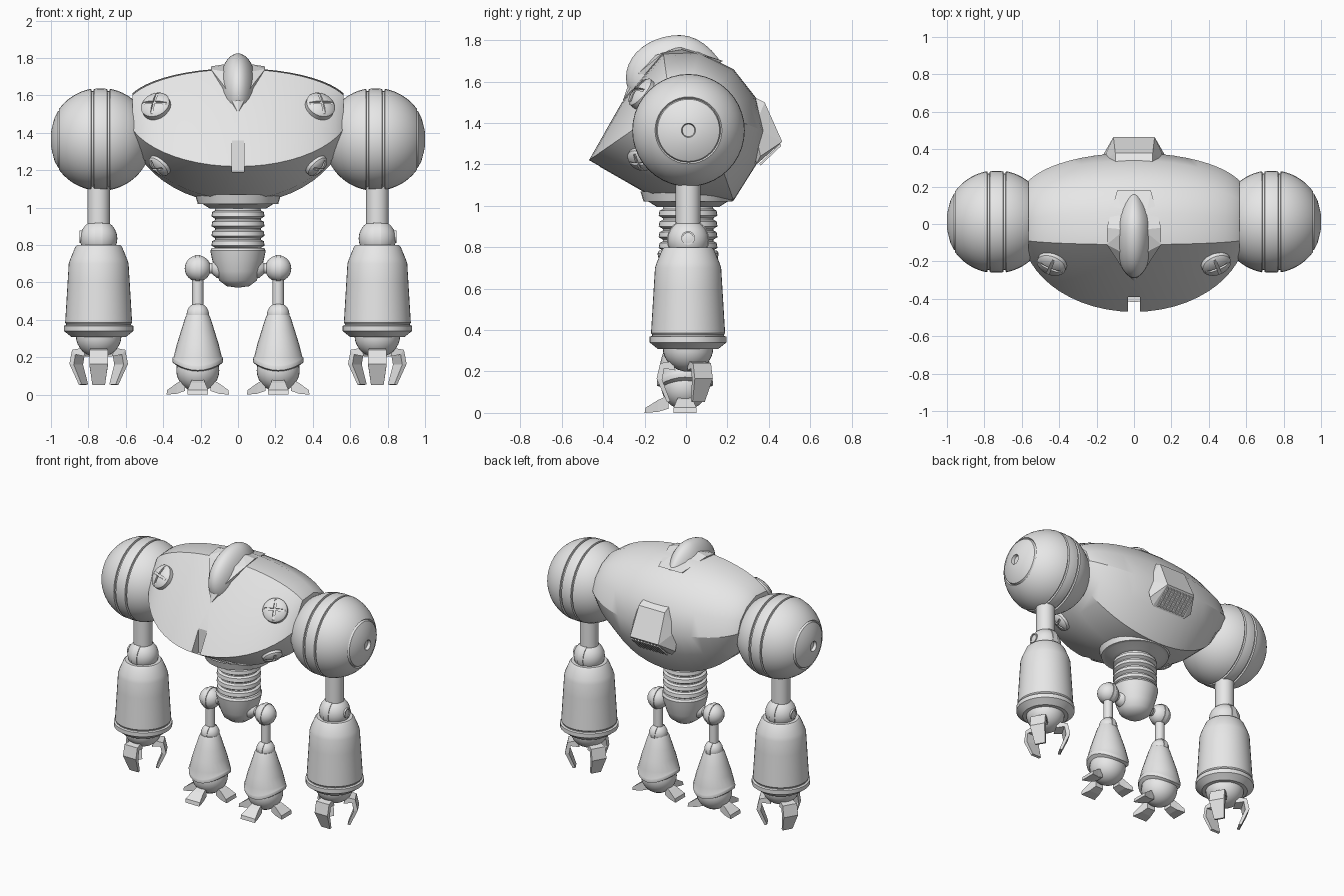
import bpy, bmesh, math
from mathutils import Vector, Matrix

cube = bpy.data.objects.get("Cube")
if cube:
    bpy.data.objects.remove(cube, do_unlink=True)

grey = bpy.data.materials.new("plain_grey")
grey.use_nodes = True
grey.diffuse_color = (0.8, 0.8, 0.8, 1)
grey.node_tree.nodes["Principled BSDF"].inputs["Base Color"].default_value = (0.8, 0.8, 0.8, 1)


def finish(name, bm, smooth=35):
    bmesh.ops.remove_doubles(bm, verts=bm.verts, dist=1e-5)
    bmesh.ops.recalc_face_normals(bm, faces=bm.faces)
    mesh = bpy.data.meshes.new(name)
    bm.to_mesh(mesh)
    bm.free()
    mesh.materials.append(grey)
    ob = bpy.data.objects.new(name, mesh)
    bpy.context.collection.objects.link(ob)
    if smooth:
        activate(ob)
        bpy.ops.object.shade_smooth_by_angle(angle=math.radians(smooth))
    return ob


def activate(ob):
    bpy.ops.object.select_all(action='DESELECT')
    ob.select_set(True)
    bpy.context.view_layer.objects.active = ob


def loft(name, rings, caps=True, smooth=35):
    """Skin a series of closed rings with equal point counts."""
    bm = bmesh.new()
    rows = [[bm.verts.new(p) for p in ring] for ring in rings]
    n = len(rows[0])
    for a, b in zip(rows, rows[1:]):
        for i in range(n):
            j = (i + 1) % n
            bm.faces.new((a[i], a[j], b[j], b[i]))
    if caps:
        bm.faces.new(rows[0])
        bm.faces.new(rows[-1])
    return finish(name, bm, smooth)


def lathe(name, profile, loc, axis=(0, 0, 1), seg=32, warp=None):
    """Turn (radius, height) points about an axis through loc."""
    turn = Vector(axis).to_track_quat('Z', 'Y')
    rings = []
    for r, h in profile:
        ring = []
        for i in range(seg):
            a = math.tau * i / seg
            p = Vector((r * math.cos(a), r * math.sin(a), h))
            if warp:
                p = warp(p)
            ring.append(turn @ p + Vector(loc))
        rings.append(ring)
    return loft(name, rings, caps=False)


def arc(r, start, end, n=8, squash=1):
    angles = [math.radians(start + (end - start) * i / n) for i in range(n + 1)]
    return [(r * math.cos(a), r * math.sin(a) * squash) for a in angles]


def rod(r, low, high):
    return [(0, low), (r, low), (r, high), (0, high)]


def hull(name, points):
    bm = bmesh.new()
    verts = [bm.verts.new(p) for p in points]
    res = bmesh.ops.convex_hull(bm, input=verts)
    loose = [v for v in bm.verts if not v.link_faces]
    bmesh.ops.delete(bm, geom=loose, context='VERTS')
    return finish(name, bm, 0)


def both(points):
    return [(s * x, y, z) for x, y, z in points for s in (-1, 1)]


def cut_box(target, matrix, size):
    bm = bmesh.new()
    bmesh.ops.create_cube(bm, size=1, matrix=matrix @ Matrix.Diagonal((*size, 1)))
    cutter = finish("cutter", bm, 0)
    cutter.hide_render = True
    mod = target.modifiers.new("cut", 'BOOLEAN')
    mod.operation, mod.object = 'DIFFERENCE', cutter
    activate(target)
    bpy.ops.object.modifier_apply(modifier=mod.name)
    bpy.data.objects.remove(cutter, do_unlink=True)


def digit(name, sections, centre, angle):
    """Tapered claw or toe from (r, z, r, z, half width) sections."""
    turn = Matrix.Rotation(math.radians(angle), 3, 'Z')
    rings = []
    for r1, z1, r2, z2, w in sections:
        ring = [(r1, -w, z1), (r1, w, z1), (r2, w, z2), (r2, -w, z2)]
        rings.append([turn @ Vector(p) + Vector(centre) for p in ring])
    loft(name, rings, smooth=0)


# Torso: middle section blends into a smaller one at each shoulder
middle = [(-.11, 1.74), (-.31, 1.5), (-.47, 1.22), (-.165, 1.045), (0, 1.02), (.23, 1.025),
          (.34, 1.2), (.38, 1.36), (.34, 1.52), (.23, 1.66), (.06, 1.745)]
end = [(-.09, 1.6), (-.14, 1.52), (-.18, 1.42), (-.08, 1.36), (0, 1.34), (.12, 1.34),
       (.19, 1.36), (.23, 1.42), (.2, 1.5), (.13, 1.57), (.03, 1.61)]
half, full = 0.565, 0.6
floor = math.sqrt(1 - (half / full) ** 2)
rings = []
for i in range(25):
    x = half * math.sin(math.pi * (i / 24 - 0.5))
    t = (math.sqrt(1 - (x / full) ** 2) - floor) / (1 - floor)
    rings.append([(x, e[0] + (m[0] - e[0]) * t, e[1] + (m[1] - e[1]) * t)
                  for m, e in zip(middle, end)])
torso = loft("torso", rings, smooth=30)
cut_box(torso, Matrix.Translation((0, -.43, 1.28)), (.065, .08, .18))

# Head dome with pinched front, on an angular brow plate
def pinch(p):
    t = max(0, -p.y)
    return Vector((p.x * .105 * (1 - .75 * t ** 2), p.y * .26, p.z * .205 - .1 * t ** 2))
lathe("head_dome", arc(1, -90, 90, 20), (0, -.03, 1.62), warp=pinch)
hull("brow_plate", both([(.002, -.305, 1.51), (.07, -.225, 1.645), (.145, -.11, 1.74),
                         (.145, -.02, 1.755), (.09, .18, 1.7), (.002, -.27, 1.61),
                         (.03, -.17, 1.72), (.05, -.03, 1.77)]))

# Back vent hood and its slats
hull("vent_hood", both([(.1, .32, 1.53), (.1, .38, 1.5), (.11, .465, 1.31),
                        (.17, .36, 1.24), (.17, .33, 1.38), (.13, .34, 1.2)]))
for i in range(9):
    x = -.1 + .025 * i
    loft("vent_slat", [[(x + s * .006, .455, 1.3), (x + s * .006, .355, 1.205),
                        (x + s * .006, .36, 1.195), (x + s * .006, .46, 1.29)]
                       for s in (-1, 1)], smooth=0)

# Waist: collar, ribbed column, pelvis
lathe("waist_collar", [(.23, 1.07), (.215, 1.02), (.19, 1.02), (.15, .995), (0, .995)], (0, .01, 0))
ribs = [(.12, 1.01)]
for k in range(4):
    z = .985 - .052 * k
    ribs += [(.122, z), (.138, z - .008), (.142, z - .032), (.122, z - .044)]
lathe("ribbed_waist", ribs + [(.12, .77)], (0, .01, 0))
lathe("pelvis", [(0, .785), (.14, .785), (.148, .77), (.138, .72), (.12, .66), (.1, .61),
                 (.06, .58), (0, .572)], (0, .01, 0))

claw = [(.06, .205, .075, .25, .04), (.115, .215, .135, .24, .05), (.125, .16, .152, .165, .05),
        (.085, .055, .102, .052, .034)]
toe = [(.08, .02, .08, .085, .03), (.13, .005, .13, .062, .04), (.195, 0, .19, .025, .055)]

for side, word in ((1, "left"), (-1, "right")):
    out = (side, 0, 0)
    # Screws sunk in the front plate and underside
    for level, loc, normal, r in (("upper", (.44, -.215, 1.545), (.067, -.16, .13), .08),
                                  ("lower", (.42, -.22, 1.225), (.186, -.12, -.2), .065)):
        loc = Vector((loc[0] * side, loc[1], loc[2]))
        normal = Vector((normal[0] * side, normal[1], normal[2])).normalized()
        screw = lathe(f"{word}_{level}_screw", [(0, -.04), (r, -.04), (r, .01), (r * .85, .022),
                                                (r * .4, .032), (0, .035)], loc, normal)
        frame = Matrix.Translation(loc + normal * .035) @ normal.to_track_quat('Z', 'Y').to_matrix().to_4x4()
        for size in ((r * 1.7, .014, .03), (.014, r * 1.7, .03)):
            cut_box(screw, frame, size)

    # Shoulder ball with two grooves and an outer hub
    ball = arc(.275, -62, -10.5, 14) + [(.258, -.048), (.258, -.038)]
    ball += arc(.272, -7.5, 7.5, 4) + [(.258, .038), (.258, .048)] + arc(.275, 10.5, 54, 12)
    ball += [(.155, .215), (.15, .228), (.115, .246), (.07, .258), (.037, .265),
             (.034, .265), (.03, .245), (0, .245)]
    lathe(f"{word}_shoulder", ball, (side * .735, .012, 1.365), out, 40)

    # Arm
    ax = side * .745
    lathe(f"{word}_upper_arm", rod(.06, .84, 1.15), (ax, .01, 0))
    lathe(f"{word}_elbow", arc(.1, -90, 90, 12), (ax, .01, .835))
    lathe(f"{word}_elbow_disc", rod(.102, -.02, .02), (ax, .01, .835), out)
    lathe(f"{word}_elbow_hub", [(.033, .07), (.033, .102), (.025, .102), (.025, .094), (0, .094)],
          (ax, .01, .845), out)
    lathe(f"{word}_forearm", [(0, .8), (.115, .8), (.125, .79), (.152, .725), (.16, .7),
                              (.166, .6), (.179, .385), (.174, .378), (.174, .372), (.186, .368),
                              (.186, .34), (.176, .333), (.145, .308), (0, .306)], (ax, .01, 0), seg=40)
    lathe(f"{word}_wrist_ball", arc(.122, 0, -90, 8, .95), (ax, .01, .315))
    for angle in (-90, 30, 150):
        digit(f"{word}_claw", claw, (ax, .01, 0), angle)

    # Leg
    lx = side * .215
    lathe(f"{word}_hip_axle", [(.055, -.13), (.05, -.1), (.028, -.075), (.028, 0)], (lx, 0, .675), out, 20)
    lathe(f"{word}_hip_ball", arc(.07, -90, 90, 12), (lx, 0, .675), seg=24)
    lathe(f"{word}_hip_disc", rod(.073, -.012, .012), (lx, 0, .675), out)
    lathe(f"{word}_thigh_rod", rod(.03, .44, .64), (lx, 0, 0), seg=20)
    lathe(f"{word}_knee_ball", arc(.06, -90, 90, 10), (lx, 0, .43), seg=24)
    lathe(f"{word}_knee_disc", rod(.062, -.015, .015), (lx, 0, .43), out)

    def scallop(p):
        lift = .04 * (p.x / .13) ** 2 if p.z < .2 else 0
        return Vector((p.x, p.y, p.z + lift))
    lathe(f"{word}_shin", [(0, .425), (.06, .425), (.068, .41), (.09, .34), (.112, .27), (.128, .205),
                           (.134, .155), (.136, .15), (.134, .13), (.115, .125)],
          (lx, -.005, 0), seg=24, warp=scallop)
    lathe(f"{word}_foot_ball", arc(.115, -90, 90, 14), (lx, -.005, .13))
    for angle, reach in ((-90, 1), (0, .86), (180, .86)):
        digit(f"{word}_toe", [(a * reach, b, c * reach, d, w) for a, b, c, d, w in toe],
              (lx, -.005, 0), angle)
